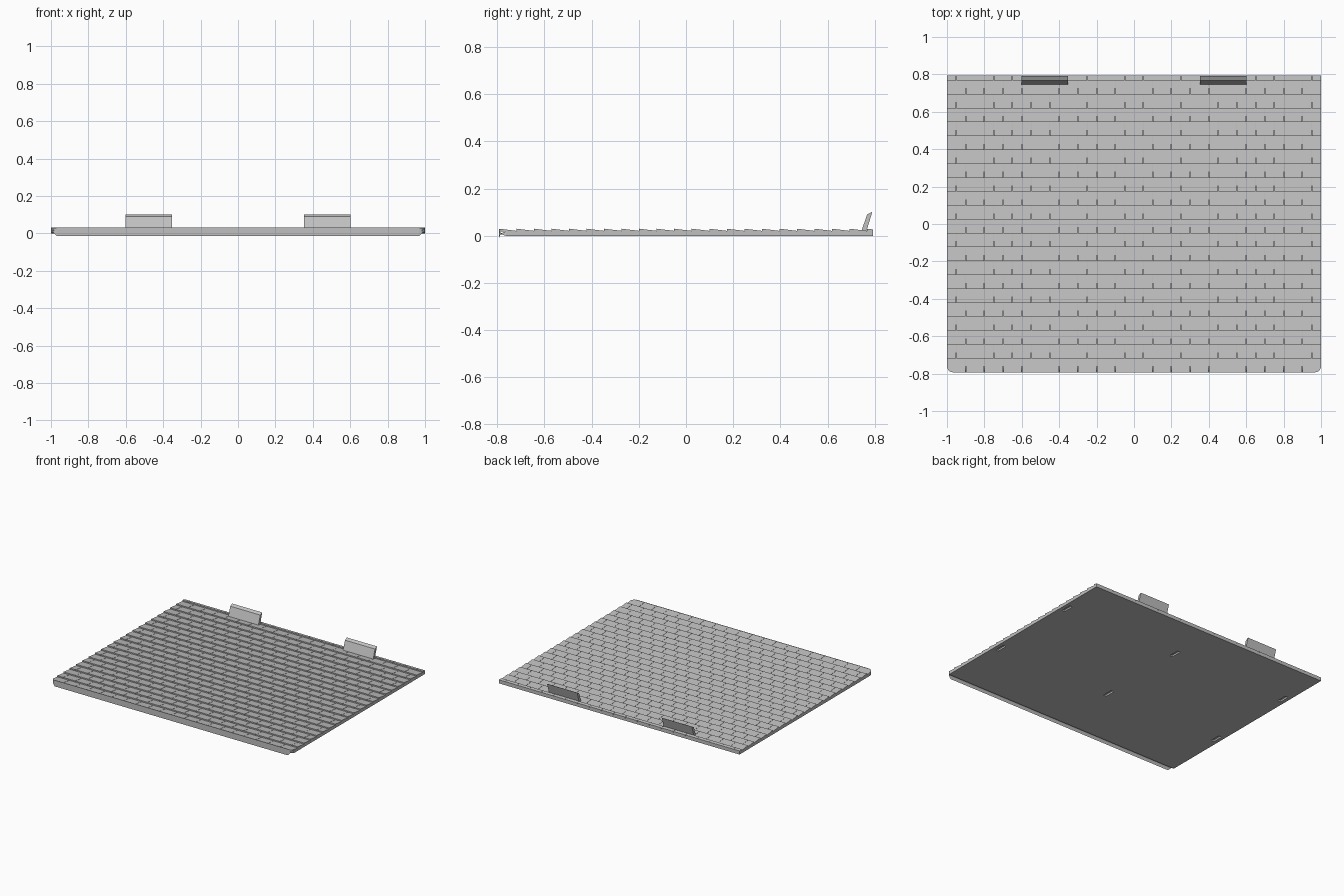
import bpy, bmesh

if "Cube" in bpy.data.objects:
    bpy.data.objects.remove(bpy.data.objects["Cube"])

W, D = 1.0, 0.793            # half width and half depth
ROW, TILE, GAP = 0.0743, 0.1, 0.002
SLAB, LOW, HIGH = 0.018, 0.021, 0.03

grey = bpy.data.materials.new("stone grey")
grey.diffuse_color = (0.53, 0.53, 0.53, 1)
grey.use_nodes = True
grey.node_tree.nodes["Principled BSDF"].inputs["Base Color"].default_value = grey.diffuse_color


def prism(bm, profile, x0, x1):
    """Extrude a (y, z) profile along x."""
    a = [bm.verts.new((x0, y, z)) for y, z in profile]
    b = [bm.verts.new((x1, y, z)) for y, z in profile]
    n = len(profile)
    bm.faces.new(a)
    bm.faces.new(b[::-1])
    for i in range(n):
        j = (i + 1) % n
        bm.faces.new((a[j], a[i], b[i], b[j]))


def round_front_corners(bm):
    edges = [e for e in bm.edges
             if all(abs(abs(v.co.x) - W) < 1e-4 and abs(v.co.y + D) < 1e-4
                    for v in e.verts)]
    bmesh.ops.bevel(bm, geom=edges, offset=0.032, segments=5, profile=0.5,
                    affect='EDGES')


def finish(bm, name):
    bmesh.ops.recalc_face_normals(bm, faces=bm.faces)
    mesh = bpy.data.meshes.new(name)
    bm.to_mesh(mesh)
    bm.free()
    mesh.materials.append(grey)
    ob = bpy.data.objects.new(name, mesh)
    bpy.context.collection.objects.link(ob)
    return ob


# Base panel with rounded front corners
bm = bmesh.new()
prism(bm, [(-D, 0), (D, 0), (D, SLAB), (-D, SLAB)], -W, W)
round_front_corners(bm)
panel = finish(bm, "roof_panel")

# Small slots in the underside
bm = bmesh.new()
for x in (-0.96, 0, 0.96):
    for y in (-0.27, 0.435):
        prism(bm, [(y - 0.04, -0.01), (y + 0.04, -0.01),
                   (y + 0.04, 0.012), (y - 0.04, 0.012)],
              x - 0.012, x + 0.012)
cutter = finish(bm, "slot_cutter")
cutter.hide_render = True
cutter.hide_set(True)
cut = panel.modifiers.new("slots", 'BOOLEAN')
cut.operation = 'DIFFERENCE'
cut.object = cutter

# Staggered rows of wedge tiles, thick at the front edge
bm = bmesh.new()
for r in range(22):
    y0 = -D + r * ROW
    y1 = min(y0 + ROW, D)
    back = HIGH - (HIGH - LOW) * (y1 - y0) / ROW
    profile = [(y0, SLAB), (y1, SLAB), (y1, back), (y0, HIGH)]
    x = -W - (TILE / 2 if r % 2 else 0)
    while x < W - 1e-4:
        a = -W if x <= -W + 1e-4 else x + GAP / 2
        b = W if x + TILE >= W - 1e-4 else x + TILE - GAP / 2
        prism(bm, profile, a, b)
        x += TILE
round_front_corners(bm)
finish(bm, "roof_tiles")

# Two leaning hooks at the ridge
for side, name in ((-1, "left_hook"), (1, "right_hook")):
    bm = bmesh.new()
    prism(bm, [(0.742, 0.016), (0.764, 0.016), (0.79, 0.102), (0.768, 0.09)],
          side * 0.352, side * 0.602)
    finish(bm, name)
